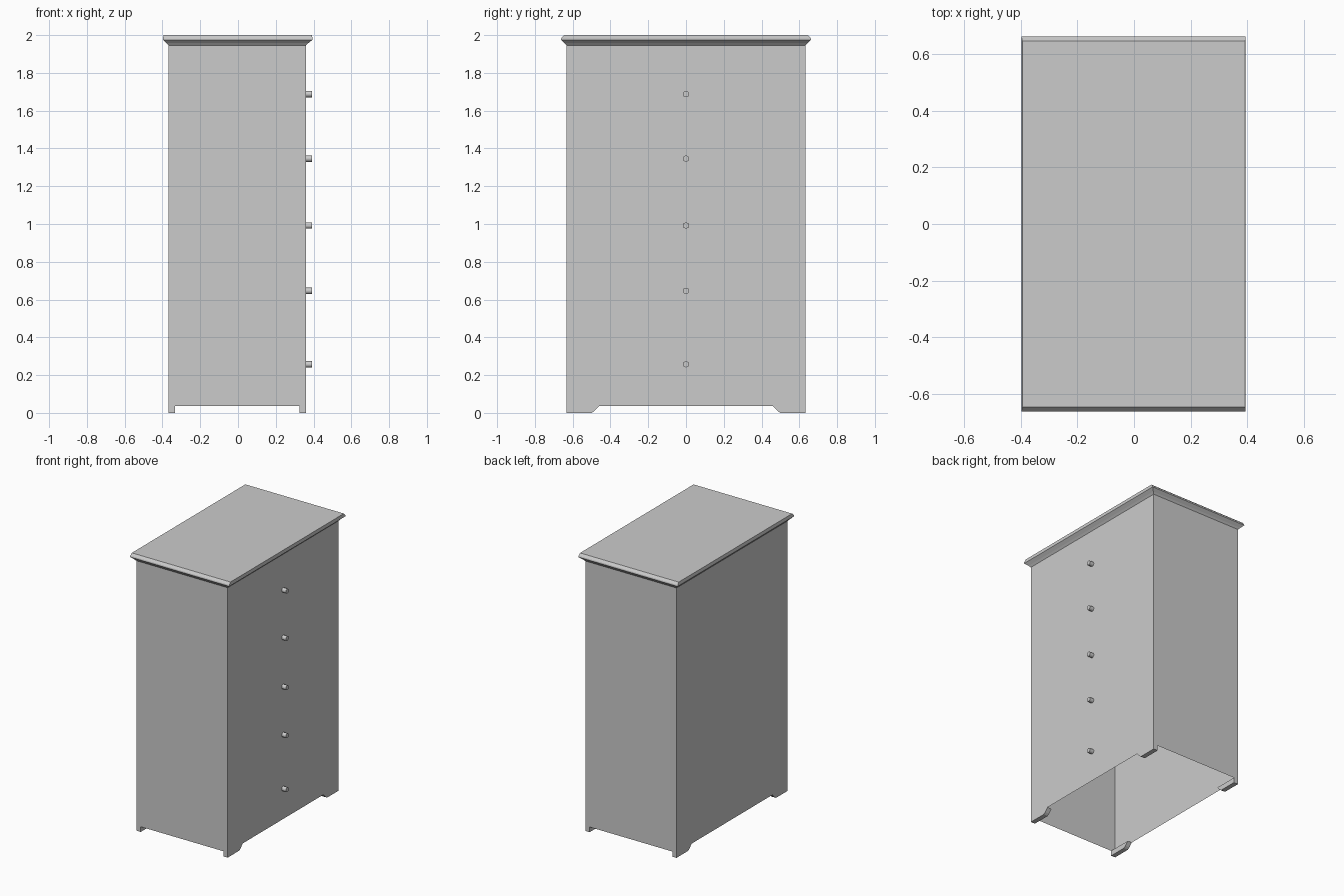
import bpy, bmesh, math
from mathutils import Matrix

if "Cube" in bpy.data.objects:
    bpy.data.objects.remove(bpy.data.objects["Cube"], do_unlink=True)

# Single plain grey finish
grey = bpy.data.materials.new("plain_grey")
grey.use_nodes = True
colour = (0.6, 0.6, 0.6, 1)
grey.diffuse_color = colour
grey.node_tree.nodes["Principled BSDF"].inputs["Base Color"].default_value = colour

X0, X1, Y = -0.367, 0.36, 0.632      # cabinet sides
SKIRT, NECK, TOP = 0.037, 1.945, 2.0  # heights


def finish(name, bm, smooth=None):
    bmesh.ops.recalc_face_normals(bm, faces=bm.faces)
    mesh = bpy.data.meshes.new(name)
    bm.to_mesh(mesh)
    bm.free()
    mesh.materials.append(grey)
    obj = bpy.data.objects.new(name, mesh)
    bpy.context.collection.objects.link(obj)
    if smooth:
        bpy.ops.object.select_all(action='DESELECT')
        obj.select_set(True)
        bpy.context.view_layer.objects.active = obj
        bpy.ops.object.shade_smooth_by_angle(angle=math.radians(smooth))
    return obj


def loft(name, loops, caps, smooth=None):
    """Join matching point loops with quads, optionally capping the ends."""
    bm = bmesh.new()
    rings = [[bm.verts.new(p) for p in loop] for loop in loops]
    for low, high in zip(rings, rings[1:]):
        n = len(low)
        for i in range(n):
            j = (i + 1) % n
            bm.faces.new((low[i], low[j], high[j], high[i]))
    if caps:
        bm.faces.new(rings[0][::-1])
        bm.faces.new(rings[-1])
    return finish(name, bm, smooth)


def rect(x0, x1, y, z):
    return [(x0, -y, z), (x1, -y, z), (x1, y, z), (x0, y, z)]


# Hollow cabinet shell, open underneath
loft("cabinet_body", [rect(X0, X1, Y, SKIRT), rect(X0, X1, Y, NECK)], False)

# Moulded top board
loft("top_board", [
    rect(X0, X1, Y, NECK),
    rect(X0 - 0.012, X1 + 0.012, Y + 0.010, 1.957),
    rect(-0.397, 0.394, 0.662, 1.975),
    rect(-0.397, 0.394, 0.660, 1.984),
    rect(-0.394, 0.392, 0.646, TOP),
], True)

# Bracket feet with a sloping inner end
for x, side in ((X0, "right"), (X1 - 0.034, "left")):
    for s, end in ((-1, "front"), (1, "back")):
        outline = [(Y, 0), (0.5, 0), (0.485, 0.01), (0.46, SKIRT), (Y, SKIRT)]
        loft(f"{end}_{side}_foot",
             [[(px, s * y, z) for y, z in outline] for px in (x, x + 0.034)], True)

# Column of drawer knobs
for i, z in enumerate((0.257, 0.646, 0.992, 1.346, 1.688)):
    bm = bmesh.new()
    place = Matrix.Translation((0.374, 0, z)) @ Matrix.Rotation(math.pi / 2, 4, 'Y')
    bmesh.ops.create_cone(bm, cap_ends=True, segments=8, radius1=0.017,
                          radius2=0.017, depth=0.038, matrix=place)
    finish(f"drawer_knob_{i + 1}", bm, 50)
